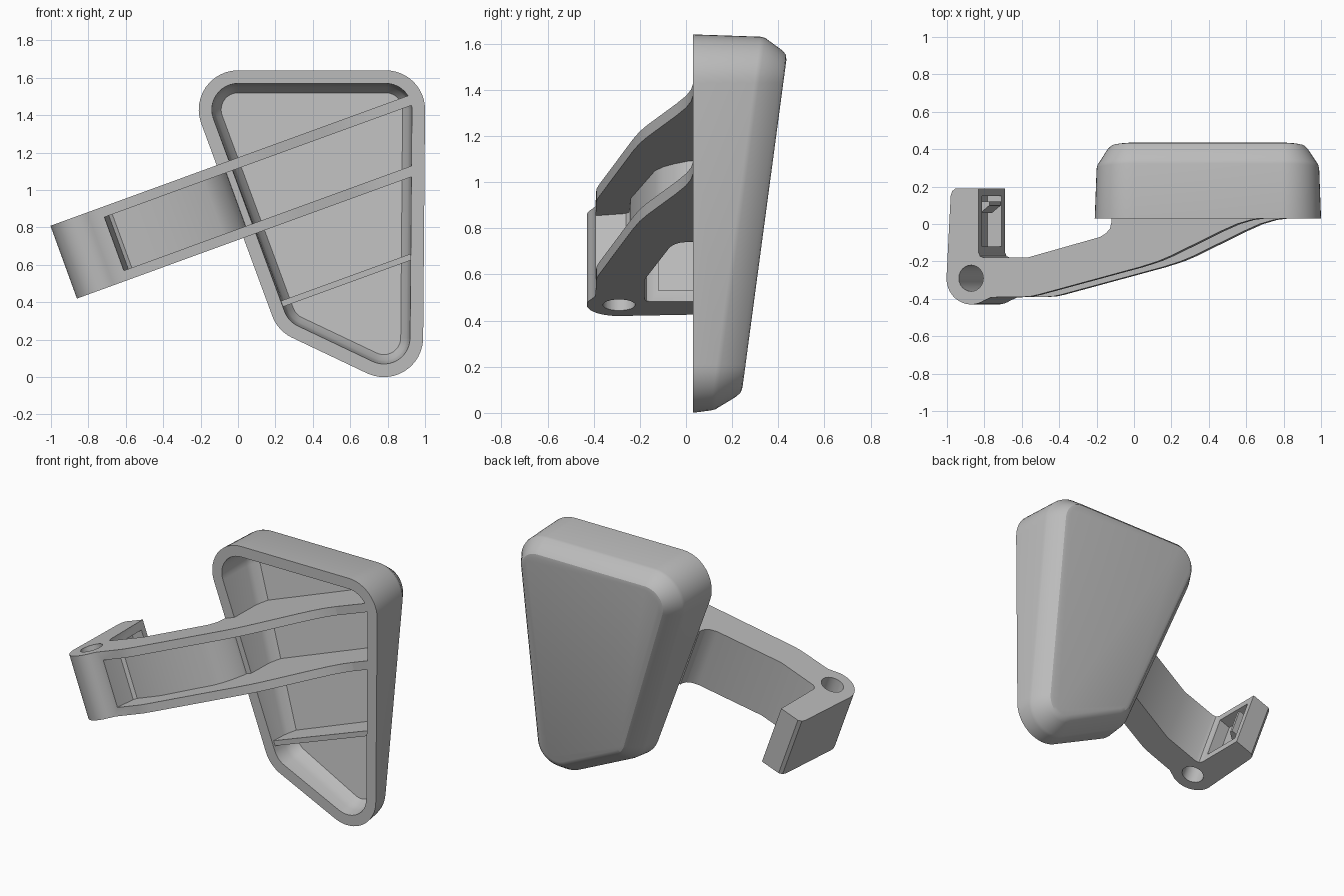
import bpy, bmesh, math
from mathutils import Vector

if "Cube" in bpy.data.objects:
    bpy.data.objects.remove(bpy.data.objects["Cube"])

grey = bpy.data.materials.new("satin_grey")
grey.diffuse_color = (0.5, 0.5, 0.5, 1)
grey.use_nodes = True
grey.node_tree.nodes["Principled BSDF"].inputs["Base Color"].default_value = grey.diffuse_color

# Arm frame: u runs along the tilted arm, y is depth, v runs across the arm
TILT = math.radians(20)
U = Vector((math.cos(TILT), 0, math.sin(TILT)))
V = Vector((-math.sin(TILT), 0, math.cos(TILT)))
ORIGIN = Vector((-0.93, 0, 0.615))
HALF = 0.207      # half width of the arm
RIB = 0.055       # thickness of the arm side ribs


def place(u, y, v):
    return ORIGIN + U * u + V * v + Vector((0, y, 0))


def finish(name, bm):
    bmesh.ops.recalc_face_normals(bm, faces=bm.faces)
    mesh = bpy.data.meshes.new(name)
    bm.to_mesh(mesh)
    bm.free()
    mesh.materials.append(grey)
    ob = bpy.data.objects.new(name, mesh)
    bpy.context.collection.objects.link(ob)
    return ob


def prism(name, profile, v0, v1):
    """Extrude a (u, y) profile across the arm from v0 to v1."""
    bm = bmesh.new()
    low = [bm.verts.new(place(u, y, v0)) for u, y in profile]
    high = [bm.verts.new(place(u, y, v1)) for u, y in profile]
    n = len(profile)
    bm.faces.new(low)
    bm.faces.new(high[::-1])
    for i in range(n):
        j = (i + 1) % n
        bm.faces.new((low[i], low[j], high[j], high[i]))
    return finish(name, bm)


def arc(cu, cy, r, a0, a1, n):
    return [(cu + r * math.cos(math.radians(a0 + (a1 - a0) * i / n)),
             cy + r * math.sin(math.radians(a0 + (a1 - a0) * i / n)))
            for i in range(n + 1)]


def cut(ob, cutter):
    cutter.hide_render = True
    mod = ob.modifiers.new("cut", 'BOOLEAN')
    mod.operation = 'DIFFERENCE'
    mod.solver = 'EXACT'
    mod.object = cutter
    bpy.context.view_layer.objects.active = ob
    bpy.ops.object.modifier_apply(modifier=mod.name)
    bpy.data.objects.remove(cutter)


def back_y(z):
    """Depth of the tilted back face at height z."""
    return 0.435 + (z - 1.53) * 0.134


# Housing: hollow shell lofted through rounded outlines
CORNERS = [(0.79, 1.43, 0, 90), (0.0, 1.43, 90, 200),
           (0.38, 0.40, 200, 245), (0.78, 0.21, 245, 360)]
FRONT = 0.03


def outline(r):
    return [p for cx, cz, a, b in CORNERS for p in arc(cx, cz, r, a, b, 12)]


# (radius, offset from the back plane); None means the flat front rim
SECTIONS = [(0.10, 0), (0.122, -0.005), (0.14, -0.022), (0.195, -0.105),
            (0.20, -0.125), (0.21, None), (0.14, None), (0.13, -0.15),
            (0.12, -0.115), (0.09, -0.07)]
bm = bmesh.new()
rings = []
for r, off in SECTIONS:
    rings.append([bm.verts.new((x, FRONT if off is None else back_y(z) + off, z))
                  for x, z in outline(r)])
for a, b in zip(rings, rings[1:]):
    for i in range(len(a)):
        j = (i + 1) % len(a)
        bm.faces.new((a[i], a[j], b[j], b[i]))
bm.faces.new(rings[0])
bm.faces.new(rings[-1])
housing = finish("housing", bm)


# Ribs inside the housing, continuing the arm, plus a lower stiffener
def inner_rib(name, v0, v1, front):
    v = (v0 + v1) / 2
    u0 = 0.975
    u1 = (0.95 - ORIGIN.x - V.x * v) / U.x

    def depth(u, off):
        return back_y(place(u, 0, v).z) + off
    pts = [(u0, front), (u1, front), (u1, depth(u1, -0.13)),
           (u1 - 0.08, depth(u1, -0.045)), (u0 + 0.08, depth(u0, -0.045)),
           (u0, depth(u0, -0.13))]
    return prism(name, pts, v0, v1)


parts = [housing,
         inner_rib("upper_rib", HALF - RIB, HALF, FRONT),
         inner_rib("middle_rib", -HALF, RIB - HALF, FRONT),
         inner_rib("lower_rib", -0.625, -0.592, 0.045)]

# Arm: hinge barrel, rear clip plate and tapered bracket in one profile
HINGE = (0.138, -0.29)
profile = arc(*HINGE, 0.14, -60, -180, 20)
profile += [(0.022, 0.15), (0.030, 0.175), (0.050, 0.19), (0.18, 0.19),
            (0.18, -0.15), (0.189, -0.172), (0.21, -0.18), (0.457, -0.18),
            (0.87, -0.07), (0.905, -0.05), (0.928, -0.025), (0.937, 0.01),
            (0.937, FRONT), (1.80, FRONT), (1.73, 0.022), (1.65, 0.0),
            (1.55, -0.042), (1.28, -0.168), (1.20, -0.20), (1.10, -0.23),
            (0.52, -0.378), (0.47, -0.388), (0.42, -0.39), (0.25, -0.392)]
arm = prism("arm", profile, -HALF, HALF)

# Front recess between the side ribs, leaving a thin web
recess = [(0.285, -0.6), (0.285, -0.38), (0.31, -0.26), (0.33, -0.245),
          (0.50, -0.24), (0.85, -0.135), (0.90, -0.10), (0.94, -0.05),
          (0.975, 0.01), (0.99, 0.1), (2.2, 0.1), (2.2, -0.6)]
cut(arm, prism("recess_cutter", recess, RIB - HALF, HALF - RIB))
# Hinge pin hole
cut(arm, prism("hole_cutter", arc(*HINGE, 0.07, 0, 345, 23), -0.4, 0.4))
# Pocket on the inner side of the clip plate
cut(arm, prism("pocket_cutter",
               [(0.10, -0.12), (0.3, -0.12), (0.3, 0.15), (0.10, 0.15)],
               -0.155, 0.155))
parts.append(arm)

# Small catch in the clip pocket
parts.append(prism("clip_catch", [(0.09, 0.06), (0.15, 0.06), (0.20, 0.10),
                                  (0.20, 0.12), (0.09, 0.12)], -0.09, 0.09))

for ob in parts:
    bpy.ops.object.select_all(action='DESELECT')
    ob.select_set(True)
    bpy.context.view_layer.objects.active = ob
    bpy.ops.object.shade_smooth_by_angle(angle=math.radians(28))
